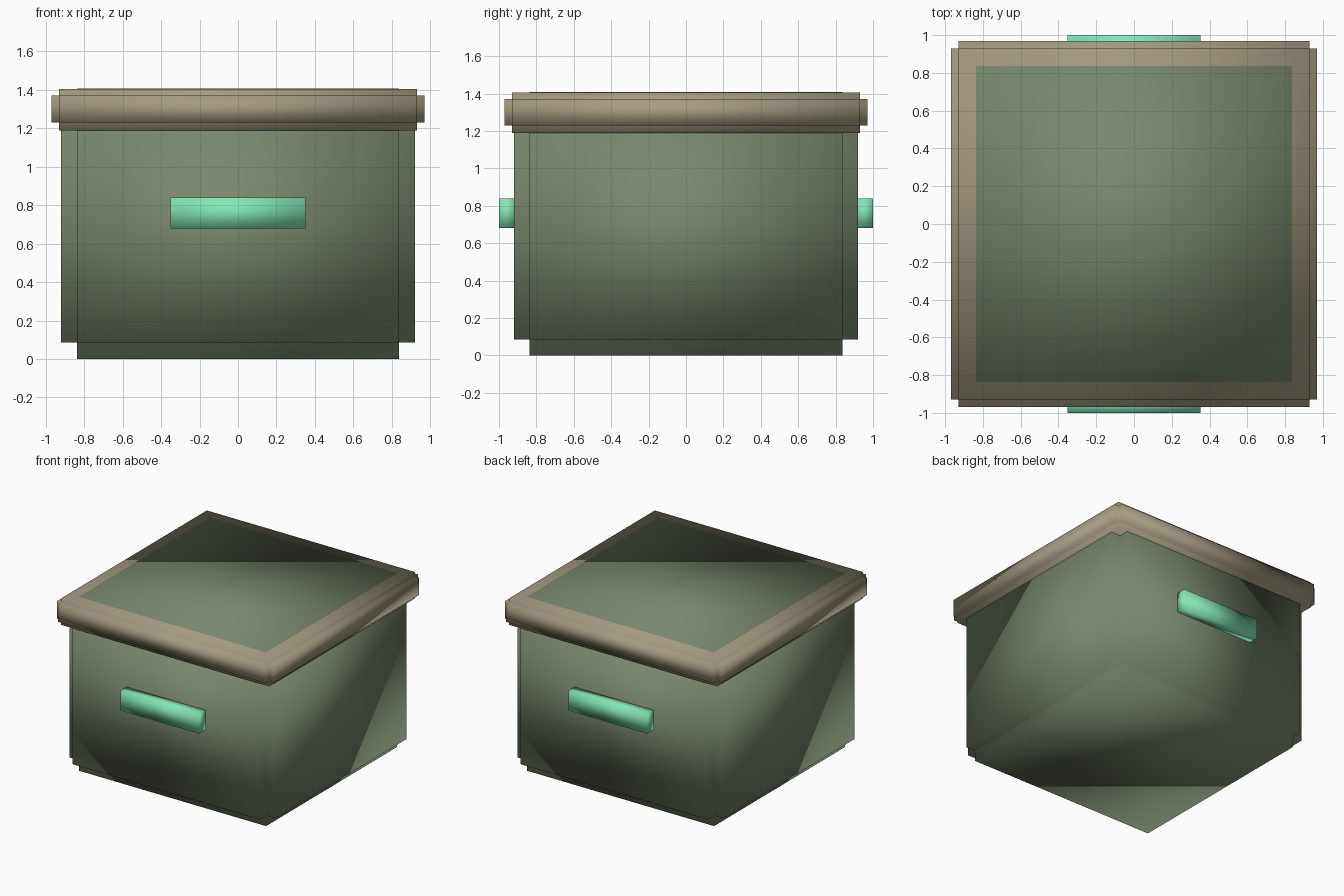
import bpy, bmesh
from mathutils import Matrix, Vector

cube = bpy.data.objects.get("Cube")
if cube:
    bpy.data.objects.remove(cube, do_unlink=True)


def material(name, rgb):
    m = bpy.data.materials.new(name)
    m.use_nodes = True
    color = (*rgb, 1.0)
    m.diffuse_color = color
    m.node_tree.nodes["Principled BSDF"].inputs["Base Color"].default_value = color
    return m


def boxes(name, mat, specs):
    """Smooth-shaded object made of boxes: (half x, half y, z low, z high, centre y)."""
    bm = bmesh.new()
    for hx, hy, lo, hi, cy in specs:
        place = Matrix.LocRotScale(Vector((0, cy, (lo + hi) / 2)), None,
                                   Vector((2 * hx, 2 * hy, hi - lo)))
        bmesh.ops.create_cube(bm, size=1, matrix=place)
    for f in bm.faces:
        f.smooth = True
    mesh = bpy.data.meshes.new(name)
    bm.to_mesh(mesh)
    bm.free()
    mesh.materials.append(mat)
    obj = bpy.data.objects.new(name, mesh)
    bpy.context.collection.objects.link(obj)
    return obj


green = material("olive green", (0.19, 0.245, 0.156))
tan = material("tan", (0.376, 0.325, 0.223))
mint = material("mint green", (0.23, 0.79, 0.47))

# Body: crossed boxes leave square notches along the edges;
# the core runs up through the lid and shows as its top panel
wide, core = 0.92, 0.837
rim_low, top = 1.19, 1.405
boxes("body", green, [
    (wide, core, 0.085, rim_low + 0.01, 0),
    (core, wide, 0.085, rim_low + 0.01, 0),
    (core, core, 0, top + 0.003, 0),
])

# Lid: the same notched construction, slightly larger
lid_wide, lid_core = 0.97, 0.93
boxes("lid", tan, [
    (lid_wide, lid_core, 1.23, 1.37, 0),
    (lid_core, lid_wide, 1.23, 1.37, 0),
    (lid_core, lid_core, rim_low, top, 0),
])

# Handles on the front and back
for name, side in (("front_handle", -1), ("back_handle", 1)):
    boxes(name, mint, [(0.352, 0.045, 0.68, 0.84, side * 0.955)])
